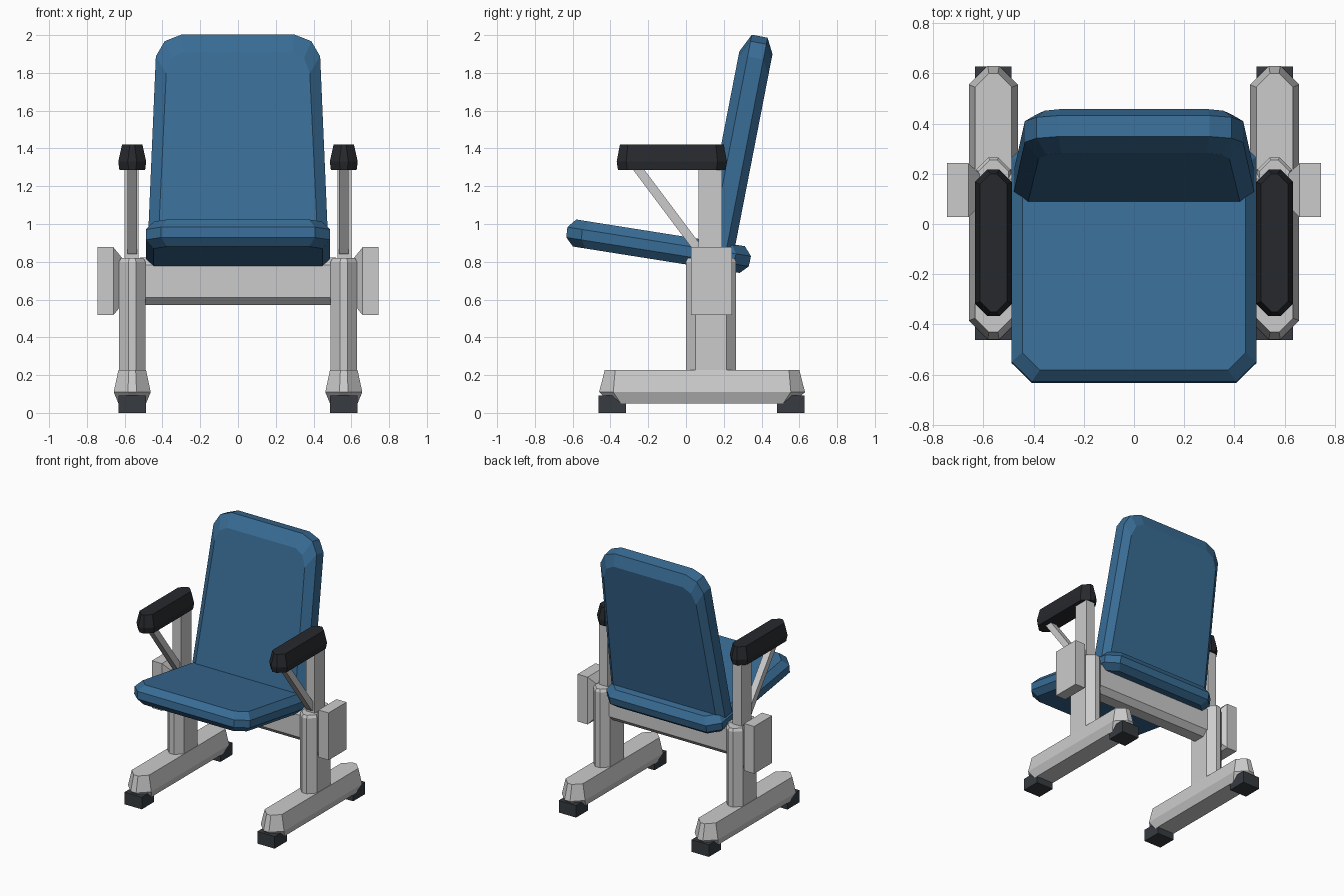
import bpy, bmesh, math
from mathutils import Matrix, Vector

if "Cube" in bpy.data.objects:
    bpy.data.objects.remove(bpy.data.objects["Cube"])


def material(name, rgb):
    m = bpy.data.materials.new(name)
    m.diffuse_color = (*rgb, 1)
    m.use_nodes = True
    m.node_tree.nodes["Principled BSDF"].inputs["Base Color"].default_value = m.diffuse_color
    return m


BLUE = material("blue_upholstery", (0.04, 0.15, 0.30))
BLACK = material("black_pad", (0.02, 0.022, 0.026))
RUBBER = material("dark_rubber", (0.038, 0.045, 0.052))


def octagon(hx, hy, c, z):
    """Rectangle with cut corners at height z."""
    half = [(hx, hy - c), (hx - c, hy), (c - hx, hy), (-hx, hy - c)]
    return [(x, y, z) for x, y in half + [(-x, -y) for x, y in half]]


def rect(hx, hy, z):
    return [(hx, hy, z), (-hx, hy, z), (-hx, -hy, z), (hx, -hy, z)]


def loft(name, rings, matrix=Matrix(), mat=None, mirror=False):
    """Skin a stack of rings, cap both ends, optionally mirror across x = 0."""
    bm = bmesh.new()
    vr = [[bm.verts.new(matrix @ Vector(p)) for p in r] for r in rings]
    n = len(vr[0])
    for a, b in zip(vr, vr[1:]):
        for i in range(n):
            j = (i + 1) % n
            bm.faces.new((a[i], a[j], b[j], b[i]))
    bm.faces.new(vr[0])
    bm.faces.new(vr[-1])
    bmesh.ops.recalc_face_normals(bm, faces=bm.faces)
    me = bpy.data.meshes.new(name)
    bm.to_mesh(me)
    bm.free()
    if mat:
        me.materials.append(mat)
    ob = bpy.data.objects.new(name, me)
    bpy.context.collection.objects.link(ob)
    if mirror:
        ob.modifiers.new("mirror", "MIRROR")
    return ob


def at(x, y, z=0):
    return Matrix.Translation((x, y, z))


SIDE = 0.56  # x of the two leg frames

# Rubber feet
for name, y in (("front_foot", -0.39), ("rear_foot", 0.555)):
    loft(name, [rect(0.073, 0.073, 0), rect(0.073, 0.073, 0.092)],
         at(SIDE, y), RUBBER, True)

# Floor beams
loft("base_beam", [octagon(0.073, 0.48, 0.05, 0.05),
                   octagon(0.098, 0.545, 0.075, 0.11),
                   octagon(0.073, 0.515, 0.055, 0.227)],
     at(SIDE, 0.085), mirror=True)

# Upright posts
loft("post", [octagon(0.07, 0.133, 0.05, 0.2),
              octagon(0.07, 0.133, 0.05, 0.8),
              octagon(0.06, 0.123, 0.045, 0.82)],
     at(SIDE, 0.132), mirror=True)

# Side boxes on the outside of the posts (lofted along x)
ALONG_X = Matrix(((0, 0, 1, 0), (1, 0, 0, 0.135), (0, 1, 0, 0.697), (0, 0, 0, 1)))
loft("side_box", [rect(0.065, 0.125, 0.615), rect(0.108, 0.18, 0.66),
                  rect(0.108, 0.18, 0.745)], ALONG_X, mirror=True)

# Cross beam between the posts
loft("cross_beam", [octagon(0.085, 0.125, 0.04, -0.52),
                    octagon(0.085, 0.125, 0.04, 0.52)], ALONG_X)

# Armrest posts, struts and pads
loft("armrest_post", [rect(0.037, 0.062, 0.8), rect(0.037, 0.062, 1.3)],
     at(0.563, 0.129), mirror=True)
strut = [[(SIDE + s * 0.025, y + d, z) for s, d in
          ((1, 0.03), (-1, 0.03), (-1, -0.03), (1, -0.03))]
         for y, z in ((0.085, 0.84), (-0.26, 1.3))]
loft("armrest_strut", strut, mirror=True)
loft("armrest_pad", [octagon(0.068, 0.285, 0.05, 1.285),
                     octagon(0.074, 0.292, 0.05, 1.33),
                     octagon(0.054, 0.275, 0.042, 1.42)],
     at(SIDE, -0.075), BLACK, True)

# Seat cushion, front edge raised
loft("seat", [octagon(0.447, 0.447, 0.07, -0.072),
              octagon(0.487, 0.489, 0.08, -0.03),
              octagon(0.487, 0.492, 0.08, 0.025),
              octagon(0.445, 0.452, 0.07, 0.072)],
     at(0, -0.146, 0.882) @ Matrix.Rotation(math.radians(-9), 4, 'X'), BLUE)


# Backrest: tapered, rounded top corners, leaning back
def back_ring(side, top, t):
    half = [(0.48, 0.85), (0.435, 1.915), (0.388, 1.997), (0.30, 2.032)]
    half = [(x - side * (1 if i < 2 else 0.7 if i == 2 else 0.2), u - (top if i else 0))
            for i, (x, u) in enumerate(half)]
    return [(x, u, t) for x, u in half] + [(-x, u, t) for x, u in reversed(half)]


s, c = math.sin(math.radians(11)), math.cos(math.radians(11))
LEAN = Matrix(((1, 0, 0, 0), (0, s, c, 0), (0, c, -s, 0), (0, 0, 0, 1)))
loft("backrest", [back_ring(0.055, 0.10, -0.088), back_ring(0, 0, -0.04),
                  back_ring(0, 0, 0.045), back_ring(0.045, 0.08, 0.087)],
     LEAN, BLUE)
